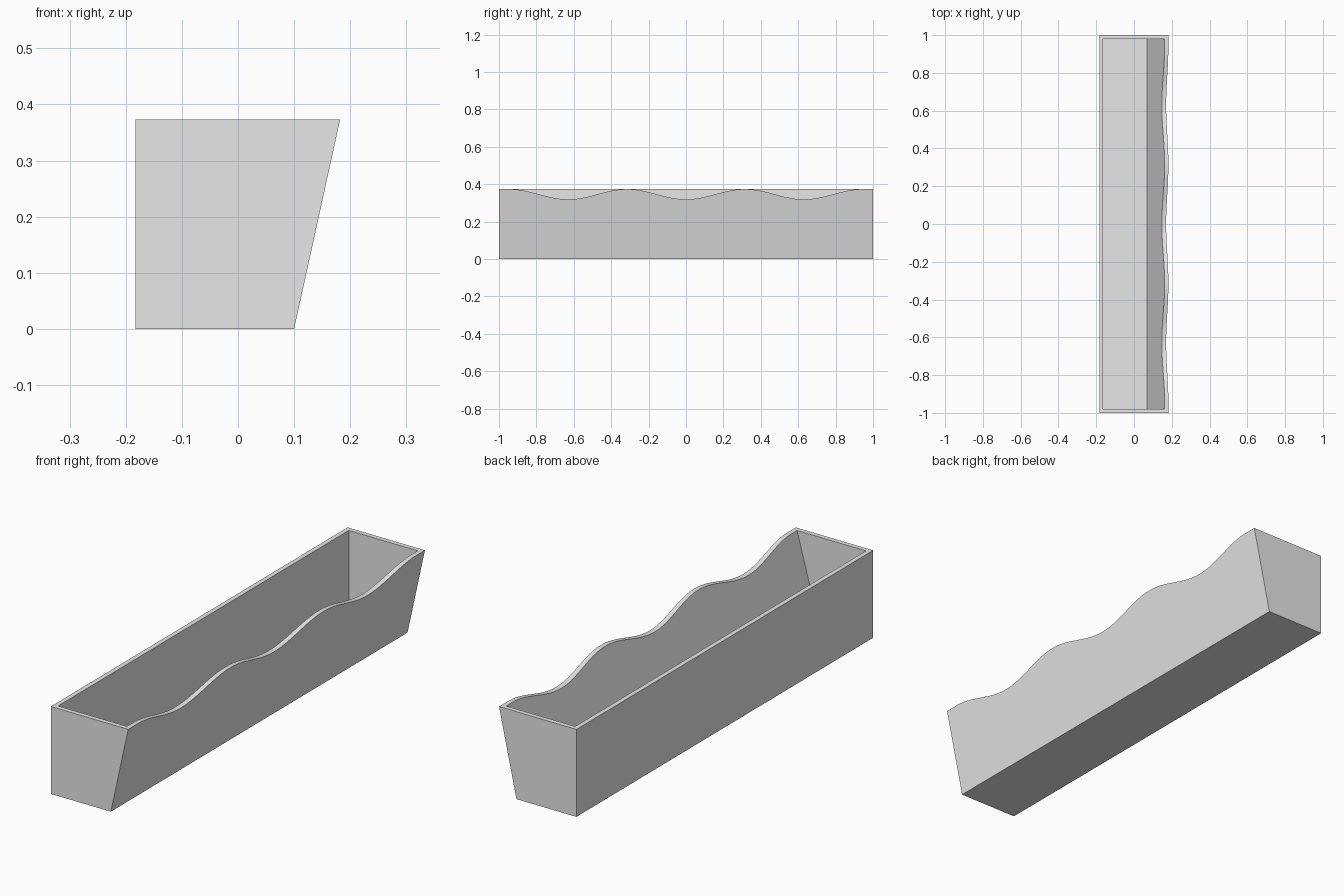
import bpy, bmesh, math

cube = bpy.data.objects.get("Cube")
if cube:
    bpy.data.objects.remove(cube, do_unlink=True)

TOP, HALF_LEN, WALL, FLOOR = 0.373, 1.0, 0.02, 0.03
PERIOD, LOW = 0.63, 0.319

grey = bpy.data.materials.new("plain_grey")
grey.use_nodes = True
colour = (0.8, 0.8, 0.8, 1)
grey.diffuse_color = colour
grey.node_tree.nodes["Principled BSDF"].inputs["Base Color"].default_value = colour


def prism(name, points, offset):
    """Extrude a closed 3D outline along the offset vector."""
    bm = bmesh.new()
    face = bm.faces.new([bm.verts.new(p) for p in points])
    moved = bmesh.ops.extrude_face_region(bm, geom=[face])["geom"]
    bmesh.ops.translate(bm, vec=offset,
                        verts=[v for v in moved if isinstance(v, bmesh.types.BMVert)])
    bmesh.ops.recalc_face_normals(bm, faces=bm.faces)
    mesh = bpy.data.meshes.new(name)
    bm.to_mesh(mesh)
    bm.free()
    mesh.materials.append(grey)
    obj = bpy.data.objects.new(name, mesh)
    bpy.context.collection.objects.link(obj)
    return obj


def section(name, outline, half):
    """Prism from an x, z outline, running along y."""
    return prism(name, [(x, -half, z) for x, z in outline], (0, 2 * half, 0))


def cut(target, cutter):
    mod = target.modifiers.new("cut", 'BOOLEAN')
    mod.operation = 'DIFFERENCE'
    mod.solver = 'EXACT'
    mod.object = cutter
    cutter.hide_render = True
    bpy.context.view_layer.objects.active = target
    bpy.ops.object.modifier_apply(modifier=mod.name)
    bpy.data.objects.remove(cutter, do_unlink=True)


# Trough body with one sloping long side
trough = section("planter_trough",
                 [(-0.183, 0), (0.1, 0), (0.182, TOP), (-0.183, TOP)], HALF_LEN)

# Hollow interior, its sloping side extended above the rim
slope = (0.162 - 0.068) / (TOP - FLOOR)
rise = 0.1
cavity = section("cavity_cutter",
                 [(-0.163, FLOOR), (0.068, FLOOR),
                  (0.162 + slope * rise, TOP + rise), (-0.163, TOP + rise)],
                 HALF_LEN - WALL)
cut(trough, cavity)

# Wavy rim on the sloping side
end = 1.5 * PERIOD
crest = TOP + 0.0005
mid, amp = (crest + LOW) / 2, (crest - LOW) / 2
steps = 72
wave = []
for i in range(steps + 1):
    y = -end + 2 * end * i / steps
    wave.append((0.02, y, mid - amp * math.cos(2 * math.pi * y / PERIOD)))
wave += [(0.02, end, TOP + rise), (0.02, -end, TOP + rise)]
cut(trough, prism("wave_cutter", wave, (0.3, 0, 0)))

# Smooth the wave, keep the corners sharp
bpy.ops.object.select_all(action='DESELECT')
trough.select_set(True)
bpy.context.view_layer.objects.active = trough
bpy.ops.object.shade_smooth_by_angle(angle=math.radians(20))
